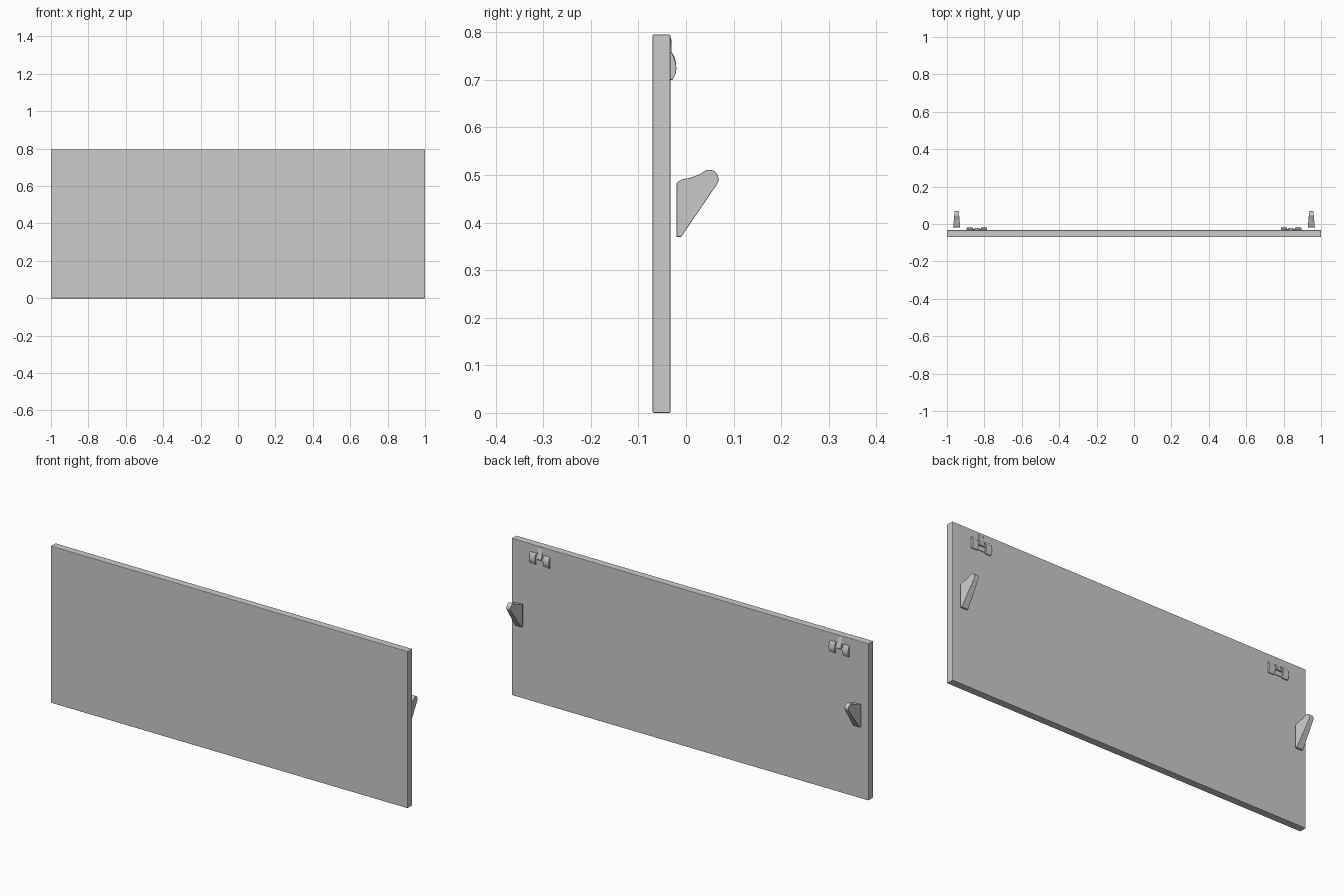
import bpy, bmesh, math

if "Cube" in bpy.data.objects:
    bpy.data.objects.remove(bpy.data.objects["Cube"])


def finish(name, bm, bevel=0.0, smooth=False):
    bmesh.ops.recalc_face_normals(bm, faces=bm.faces)
    mesh = bpy.data.meshes.new(name)
    bm.to_mesh(mesh)
    bm.free()
    ob = bpy.data.objects.new(name, mesh)
    bpy.context.collection.objects.link(ob)
    if bevel:
        mod = ob.modifiers.new("bevel", 'BEVEL')
        mod.width = bevel
        mod.segments = 2
    if smooth:
        bpy.ops.object.select_all(action='DESELECT')
        ob.select_set(True)
        bpy.context.view_layer.objects.active = ob
        bpy.ops.object.shade_smooth_by_angle(angle=math.radians(30))
    return ob


def extrude_yz(name, profile, cx, half_width, bevel=0.0):
    """Side profile (y, z) spread along x; half_width is a function of y."""
    bm = bmesh.new()
    sides = [[bm.verts.new((cx + s * half_width(y), y, z)) for y, z in profile]
             for s in (-1, 1)]
    bm.faces.new(sides[0])
    bm.faces.new(sides[1][::-1])
    n = len(profile)
    for i in range(n):
        j = (i + 1) % n
        bm.faces.new((sides[0][i], sides[0][j], sides[1][j], sides[1][i]))
    return finish(name, bm, bevel, True)


def box(name, x0, x1, y0, y1, z0, z1, bevel=0.0):
    bm = bmesh.new()
    bmesh.ops.create_cube(bm, size=1)
    for v in bm.verts:
        v.co = ((x0 + x1) / 2 + v.co.x * (x1 - x0),
                (y0 + y1) / 2 + v.co.y * (y1 - y0),
                (z0 + z1) / 2 + v.co.z * (z1 - z0))
    return finish(name, bm, bevel)


BACK = -0.033

# Headboard panel
box("panel", -1, 1, -0.07, BACK, 0, 0.795, 0.002)

# Hook outline: straight back, sloping top, rounded tip
hook = [(-0.02, 0.37), (-0.02, 0.483), (-0.011, 0.490), (0.008, 0.494), (0.028, 0.501)]
for i in range(9):
    a = math.radians(115 - i * 18.5)
    hook.append((0.049 + 0.0195 * math.cos(a), 0.4915 + 0.0195 * math.sin(a)))
hook.append((-0.010, 0.37))

# Bracket outlines: curved end pads and upright centre catch
pad = [(BACK, 0.700), (-0.028, 0.700), (-0.022, 0.712), (-0.020, 0.724),
       (-0.022, 0.738), (-0.026, 0.750), (-0.030, 0.757), (BACK, 0.757)]
catch = [(BACK, 0.728), (-0.024, 0.728), (-0.021, 0.736), (-0.024, 0.748),
         (-0.030, 0.758), (-0.031, 0.785), (BACK, 0.790)]

for s, side in ((-1, "left"), (1, "right")):
    # Wall hook, narrowing towards its tip
    extrude_yz("hook_" + side, hook, s * 0.948,
               lambda y: 0.019 - 0.09 * (y + 0.02), 0.001)

    # Hanging bracket
    cx = s * 0.84
    box("bracket_plate_" + side, cx - 0.055, cx + 0.055, BACK, -0.030, 0.705, 0.752)
    for e, end in ((-1, "a"), (1, "b")):
        extrude_yz(f"bracket_pad_{side}_{end}", pad, cx + e * 0.0385,
                   lambda y: 0.0165, 0.001)
    extrude_yz("bracket_catch_" + side, catch, cx, lambda y: 0.013, 0.0008)
    box("bracket_crossbar_" + side, cx - 0.025, cx + 0.025, BACK, -0.026, 0.728, 0.742)
